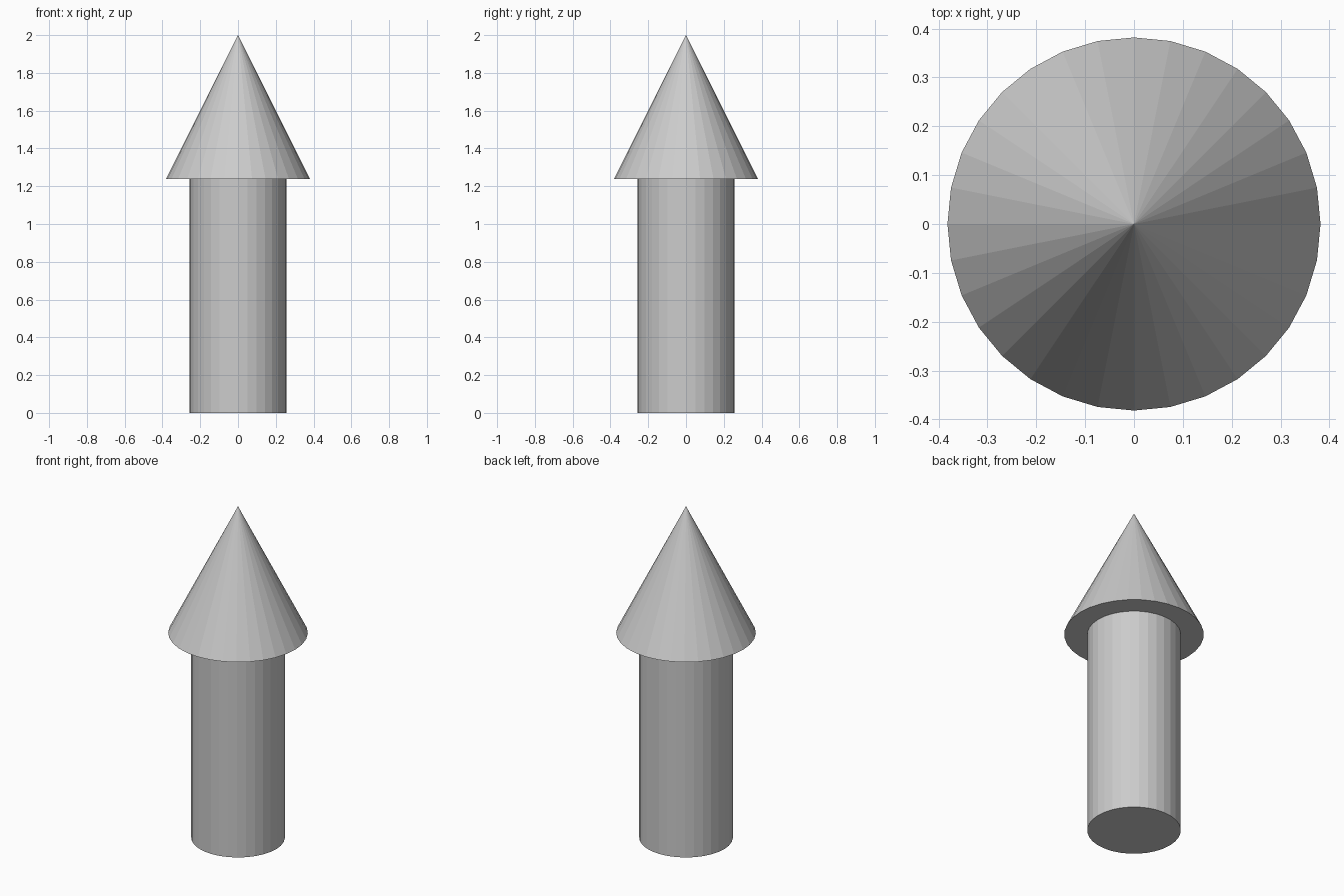
import bpy

if "Cube" in bpy.data.objects:
    bpy.data.objects.remove(bpy.data.objects["Cube"])

SIDES = 32
SHAFT_RADIUS = 0.256
HEAD_RADIUS = 0.382
HEAD_BASE = 1.237
TIP = 2.0

# Straight shaft standing on the ground
bpy.ops.mesh.primitive_cylinder_add(
    vertices=SIDES, radius=SHAFT_RADIUS, depth=HEAD_BASE,
    location=(0, 0, HEAD_BASE / 2))
bpy.context.object.name = "shaft"

# Pointed head overhanging the shaft
bpy.ops.mesh.primitive_cone_add(
    vertices=SIDES, radius1=HEAD_RADIUS, radius2=0, depth=TIP - HEAD_BASE,
    location=(0, 0, (HEAD_BASE + TIP) / 2))
bpy.context.object.name = "pointed_head"
